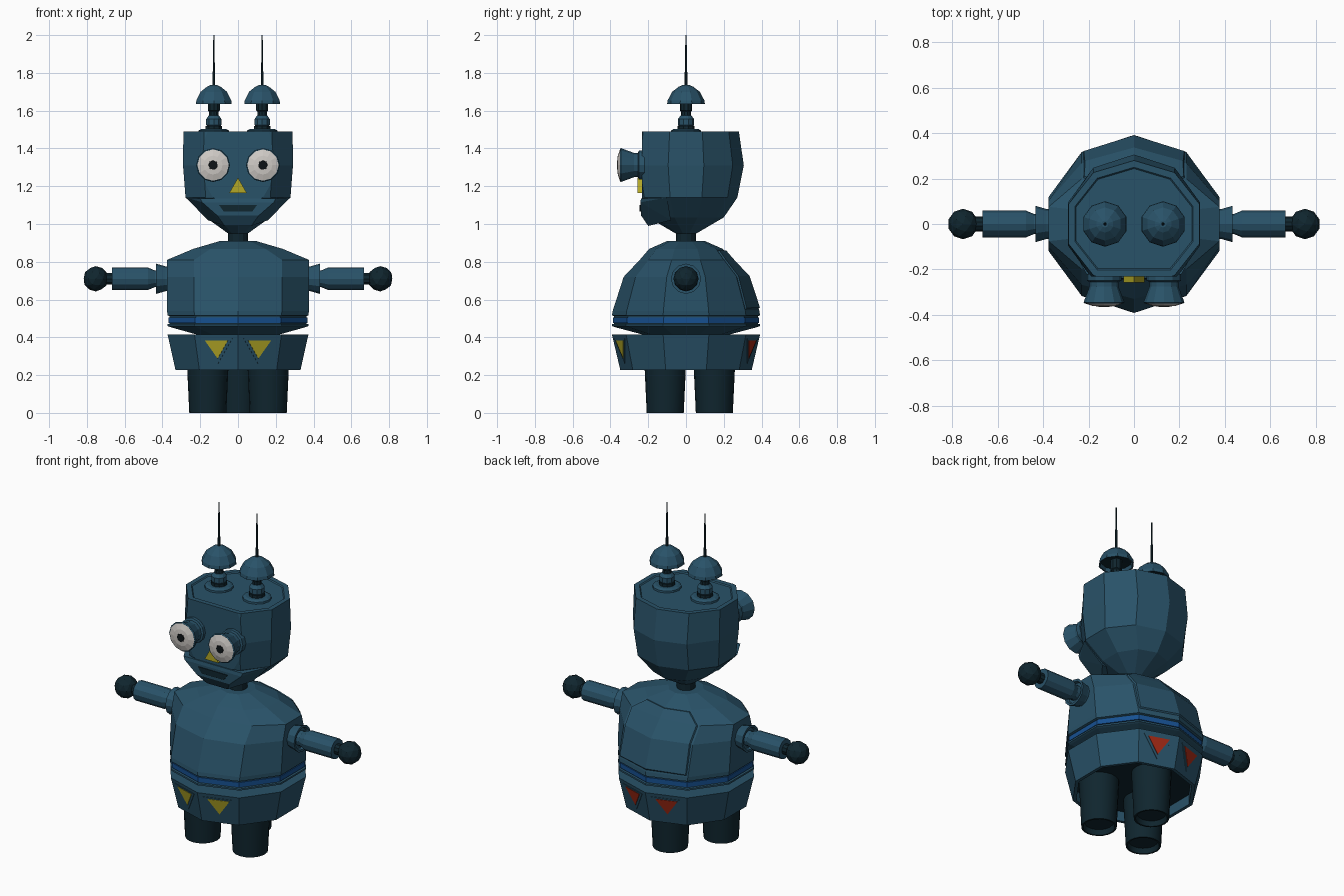
import bpy, bmesh, math
from mathutils import Matrix, Vector

if "Cube" in bpy.data.objects:
    bpy.data.objects.remove(bpy.data.objects["Cube"])


def material(name, rgb):
    m = bpy.data.materials.new(name)
    m.diffuse_color = (*rgb, 1)
    m.use_nodes = True
    m.node_tree.nodes["Principled BSDF"].inputs["Base Color"].default_value = m.diffuse_color
    return m


TEAL = material("teal metal", (0.022, 0.085, 0.14))
DARK = material("dark teal", (0.005, 0.019, 0.028))
BLUE = material("belt blue", (0.008, 0.08, 0.28))
YELLOW = material("yellow", (0.45, 0.39, 0.02))
RED = material("red", (0.36, 0.022, 0.007))
WHITE = material("eye white", (0.62, 0.59, 0.56))
BLACK = material("pupil black", (0.004, 0.006, 0.008))


def finish(name, bm, *mats):
    bmesh.ops.recalc_face_normals(bm, faces=bm.faces[:])
    me = bpy.data.meshes.new(name)
    bm.to_mesh(me)
    bm.free()
    for m in mats:
        me.materials.append(m)
    ob = bpy.data.objects.new(name, me)
    bpy.context.collection.objects.link(ob)
    return ob


def loft_bm(rings, n=10):
    """Closed solid through rings of (z, rx[, ry])."""
    bm = bmesh.new()
    loops = []
    for z, rx, *ry in rings:
        ry = ry[0] if ry else rx
        loops.append([bm.verts.new((rx * math.cos(math.pi / 2 + math.tau * i / n),
                                    ry * math.sin(math.pi / 2 + math.tau * i / n), z))
                      for i in range(n)])
    for a, b in zip(loops, loops[1:]):
        for i in range(n):
            j = (i + 1) % n
            bm.faces.new((a[i], a[j], b[j], b[i]))
    bm.faces.new(loops[0])
    bm.faces.new(loops[-1])
    bmesh.ops.recalc_face_normals(bm, faces=bm.faces[:])
    return bm


def loft(name, rings, mat, n=10, matrix=Matrix()):
    bm = loft_bm(rings, n)
    bm.transform(matrix)
    return finish(name, bm, mat)


def hull(name, points, mat):
    bm = bmesh.new()
    for p in points:
        bm.verts.new(p)
    bmesh.ops.convex_hull(bm, input=bm.verts[:])
    return finish(name, bm, mat)


# Torso: faceted dome with flat shoulders and a raised back panel
bm = loft_bm([(0.415, 0.23), (0.455, 0.38), (0.46, 0.392), (0.47, 0.392), (0.472, 0.38),
              (0.512, 0.38), (0.516, 0.392), (0.54, 0.395, 0.388), (0.72, 0.395, 0.33),
              (0.81, 0.395, 0.245), (0.868, 0.25, 0.195), (0.91, 0.1)])
back = [f for f in bm.faces if f.normal.y > 0.45 and 0.55 < f.calc_center_median().z < 0.86
        and abs(f.calc_center_median().x) < 0.25]
bmesh.ops.inset_region(bm, faces=back, thickness=0.012, depth=0.0)
bmesh.ops.inset_region(bm, faces=back, thickness=0.006, depth=0.008)
finish("torso", bm, TEAL)
loft("belt", [(0.477, 0.386), (0.506, 0.386)], BLUE)

# Skirt, with a dark recessed underside
R1, R2, Z1, Z2 = 0.392, 0.348, 0.415, 0.228
bm = loft_bm([(Z2, R2), (Z1, R1)])
under = [f for f in bm.faces if f.normal.z < -0.9]
bmesh.ops.inset_region(bm, faces=under, thickness=0.02)
bmesh.ops.inset_region(bm, faces=under, thickness=0.001, depth=-0.06)
for f in under:
    f.material_index = 1
finish("skirt", bm, TEAL, DARK)

# Triangular lamps on the two front and two back skirt panels
for sy, mat, side in ((-1, YELLOW, "front"), (1, RED, "back")):
    for sx in (-1, 1):
        ang = math.radians(72)
        n = Vector((sx * math.cos(ang), sy * math.sin(ang), 0))
        t = Vector((-n.y, n.x, 0))
        slope = (R1 - R2) * math.cos(math.pi / 10) / (Z1 - Z2)

        def on_panel(u, z, out):
            d = R1 * math.cos(math.pi / 10) - slope * (Z1 - z) + out
            return n * d + t * u + Vector((0, 0, z))

        for label, w, top, tip, out, m in (("frame", 0.088, 0.393, 0.262, 0.003, TEAL),
                                           ("lamp", 0.064, 0.383, 0.288, 0.006, mat)):
            tri = ((-w, top), (w, top), (0, tip))
            hull(f"{side}_{label}", [on_panel(u, z, o) for u, z in tri for o in (-0.003, out)], m)

# Three legs
for x, y in ((-0.16, -0.11), (0.16, -0.11), (0, 0.15)):
    leg = loft("leg", [(0.03, 0.08), (0, 0.088), (0, 0.098), (0.3, 0.112)], DARK, 20,
               Matrix.Translation((x, y, 0)))
    bpy.context.view_layer.objects.active = leg
    bpy.ops.object.select_all(action='DESELECT')
    leg.select_set(True)
    bpy.ops.object.shade_smooth_by_angle(angle=math.radians(30))

# Neck
loft("neck", [(0.9, 0.052), (0.97, 0.052)], DARK, 12)

# Head: faceted ball with flat face and recessed top
bm = loft_bm([(0.95, 0.055), (1.035, 0.18, 0.2), (1.14, 0.292, 0.272),
              (1.31, 0.306, 0.306), (1.49, 0.304, 0.28)])
bmesh.ops.bisect_plane(bm, geom=bm.verts[:] + bm.edges[:] + bm.faces[:],
                       plane_co=(0, -0.232, 0), plane_no=(0, -1, 0), clear_outer=True)
bmesh.ops.holes_fill(bm, edges=[e for e in bm.edges if e.is_boundary])
bmesh.ops.recalc_face_normals(bm, faces=bm.faces[:])
lid = [f for f in bm.faces if f.normal.z > 0.9]
bmesh.ops.inset_region(bm, faces=lid, thickness=0.03)
bmesh.ops.inset_region(bm, faces=lid, thickness=0.006, depth=-0.006)
finish("head", bm, TEAL)

# Jaw, mouth and nose
jaw = ((0.2, -0.238, 1.135), (0.19, -0.242, 1.115), (0.11, -0.238, 1.045),
       (0.07, -0.2, 0.99), (0.275, -0.1, 1.14), (0.16, -0.08, 1.02))
hull("jaw", [(s * x, y, z) for x, y, z in jaw for s in (-1, 1)], TEAL)
hull("mouth", [(s * x, y, z) for x, z in ((0.1, 1.1), (0.075, 1.065))
               for y in (-0.245, -0.237) for s in (-1, 1)], DARK)
hull("nose", [(x, y, z) for x, z in ((-0.046, 1.165), (0.046, 1.165), (0, 1.245))
              for y in (-0.257, -0.225)], YELLOW)

for s in (-1, 1):
    # Eye: flared barrel, white lens, dark pupil (local z points to the front)
    m = Matrix.Translation((s * 0.132, 0, 1.312)) @ Matrix.Rotation(math.pi / 2, 4, 'X')
    loft("eye_barrel", [(0.22, 0.076), (0.25, 0.076), (0.255, 0.064), (0.275, 0.064),
                        (0.345, 0.09), (0.35, 0.084)], TEAL, 12, m)
    loft("eye_lens", [(0.335, 0.083), (0.35, 0.083), (0.361, 0.05), (0.364, 0.02)], WHITE, 12, m)
    loft("pupil", [(0.36, 0.026), (0.366, 0.024)], BLACK, 8, m)

    # Antenna: base, ball, stem, dome and spike
    m = Matrix.Translation((s * 0.128, 0, 0))
    loft("antenna_base", [(1.475, 0.082), (1.495, 0.08), (1.503, 0.065)], TEAL, 12, m)
    loft("antenna_neck", [(1.49, 0.045), (1.52, 0.045)], DARK, 10, m)
    loft("antenna_ball", [(1.505, 0.028), (1.525, 0.043), (1.555, 0.043), (1.575, 0.028)],
         TEAL, 10, m)
    loft("antenna_stem", [(1.565, 0.026), (1.595, 0.026), (1.6, 0.033), (1.66, 0.033)],
         DARK, 10, m)
    bm = loft_bm([(1.66, 0.03), (1.655, 0.085), (1.635, 0.092), (1.635, 0.1), (1.655, 0.097),
                  (1.7, 0.073), (1.727, 0.038), (1.737, 0.015)])
    for f in bm.faces:
        if f.normal.z < -0.5 and f.calc_center_median().z > 1.64:
            f.material_index = 1
    bm.transform(m)
    finish("antenna_dome", bm, TEAL, DARK)
    loft("antenna_spike", [(1.73, 0.008), (2.0, 0.003)], DARK, 6, m)

    # Arm: shoulder cup, forearm, wrist and ball hand (local z points outwards)
    m = Matrix.Translation((0, 0, 0.71)) @ Matrix.Rotation(s * math.pi / 2, 4, 'Y')
    loft("shoulder_cup", [(0.36, 0.064), (0.385, 0.066), (0.434, 0.08), (0.434, 0.066),
                          (0.42, 0.06)], TEAL, 12, m)
    loft("forearm", [(0.4, 0.045), (0.44, 0.044), (0.476, 0.059), (0.668, 0.059)], TEAL, 12, m)
    loft("wrist", [(0.66, 0.032), (0.71, 0.032)], DARK, 10, m)
    bm = bmesh.new()
    bmesh.ops.create_icosphere(bm, subdivisions=2, radius=0.067,
                               matrix=Matrix.Translation((s * 0.753, 0, 0.71)))
    finish("hand", bm, DARK)
